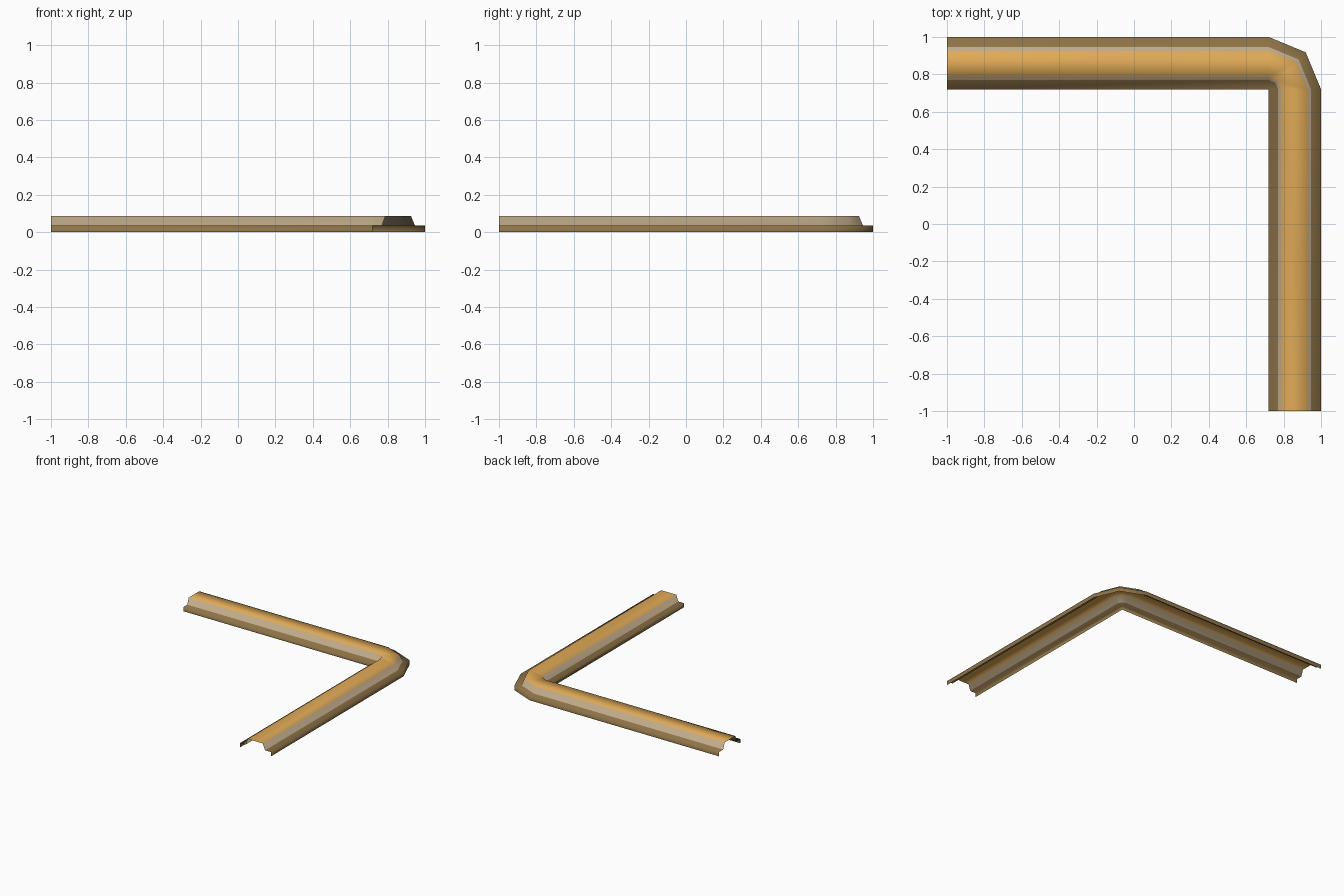
import bpy, bmesh, math

if "Cube" in bpy.data.objects:
    bpy.data.objects.remove(bpy.data.objects["Cube"])

def material(name, srgb):
    m = bpy.data.materials.new(name)
    m.diffuse_color = [(c / 255) ** 2.2 for c in srgb] + [1]
    m.use_nodes = True
    m.node_tree.nodes["Principled BSDF"].inputs["Base Color"].default_value = m.diffuse_color
    return m

brown = material("brown_trim", (142, 115, 74))
tan = material("tan_side", (192, 170, 137))
orange = material("orange_top", (226, 170, 88))

# Corner pivot: the sharp inner corner of the L
PIVOT = 0.72
# Cross-section: (distance outward from the inner edge, height)
PROFILE = [(0.0, 0.0), (0.0, 0.035), (0.05, 0.035), (0.068, 0.086),
           (0.205, 0.086), (0.226, 0.035), (0.28, 0.035), (0.28, 0.0)]
STRIP_MATERIAL = [0, 0, 1, 2, 1, 0, 0]

# Path stations: left end, three corner angles, front end
STATIONS = [(-1, PIVOT, 90), (PIVOT, PIVOT, 90), (PIVOT, PIVOT, 45),
            (PIVOT, PIVOT, 0), (PIVOT, -1, 0)]

# Sweep the open profile along the L path
bm = bmesh.new()
rings = []
for x, y, deg in STATIONS:
    a = math.radians(deg)
    rings.append([bm.verts.new((x + r * math.cos(a), y + r * math.sin(a), z))
                  for r, z in PROFILE])
for i, (a, b) in enumerate(zip(rings, rings[1:])):
    for j, slot in enumerate(STRIP_MATERIAL):
        # the inner skirt has zero radius, so it vanishes round the corner
        if j == 0 and i in (1, 2):
            continue
        f = bm.faces.new((a[j], a[j + 1], b[j + 1], b[j]))
        f.material_index = slot
        f.smooth = True
bmesh.ops.remove_doubles(bm, verts=bm.verts, dist=1e-5)
bmesh.ops.recalc_face_normals(bm, faces=bm.faces)
bm.faces.ensure_lookup_table()
top = max(bm.faces, key=lambda f: f.calc_center_median().z)
if top.normal.z < 0:
    bmesh.ops.reverse_faces(bm, faces=bm.faces)

mesh = bpy.data.meshes.new("corner_trim")
bm.to_mesh(mesh)
bm.free()
for m in (brown, tan, orange):
    mesh.materials.append(m)
obj = bpy.data.objects.new("corner_trim", mesh)
bpy.context.collection.objects.link(obj)
